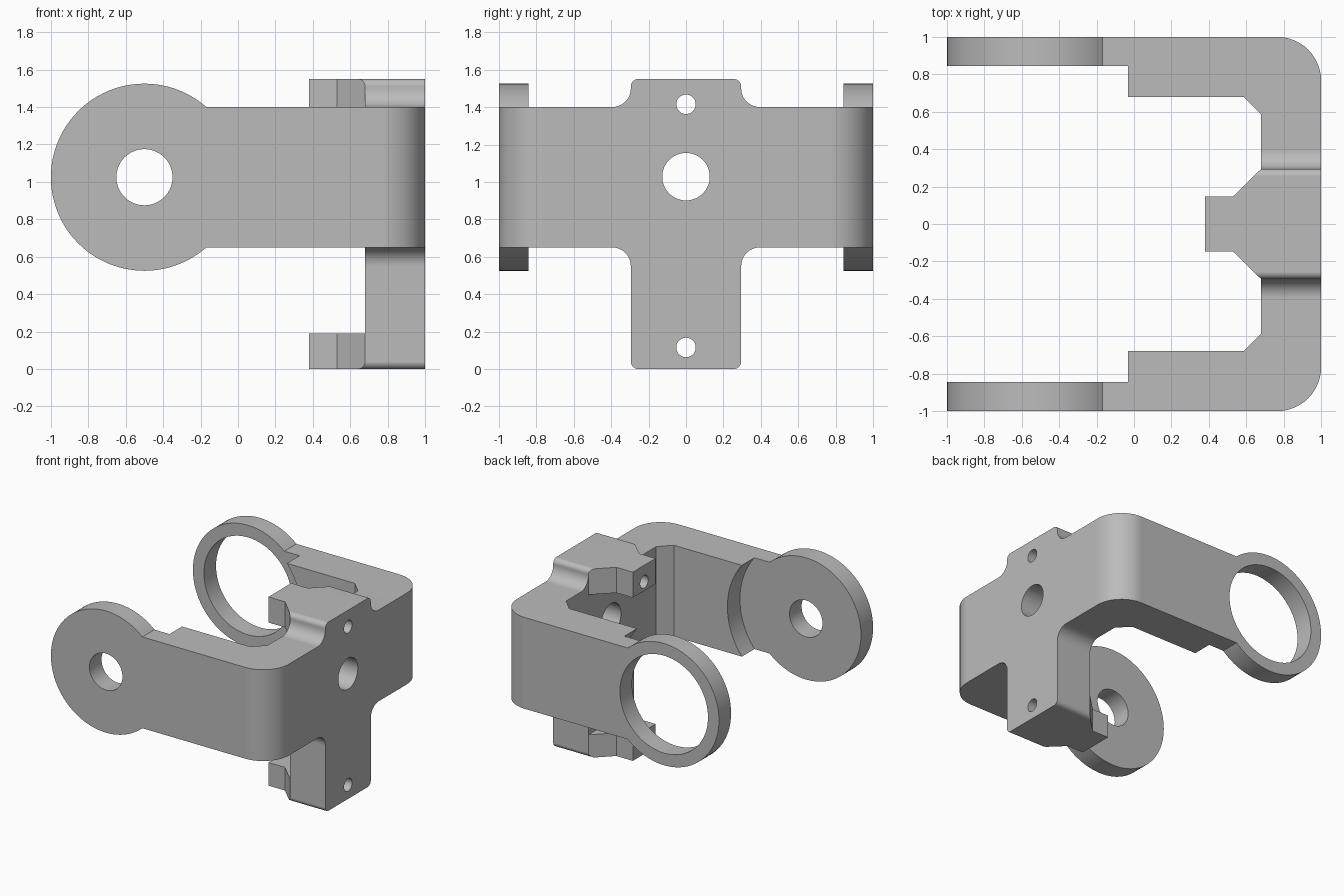
import bpy, bmesh
from math import sin, cos, pi, radians
from mathutils import Vector

if "Cube" in bpy.data.objects:
    bpy.data.objects.remove(bpy.data.objects["Cube"])

AXIS_Z = 1.025          # height of the pivot axis
PIVOT_X = -0.5

grey = bpy.data.materials.new("plain_grey")
grey.use_nodes = True
COLOUR = (0.5, 0.5, 0.5, 1)
grey.diffuse_color = COLOUR
grey.node_tree.nodes["Principled BSDF"].inputs["Base Color"].default_value = COLOUR


def rounded(points, steps=12):
    """Polygon from (u, v, radius) corners."""
    out = []
    for i, (u, v, r) in enumerate(points):
        p = Vector((u, v))
        if not r:
            out.append(p)
            continue
        a = (Vector(points[i - 1][:2]) - p).normalized()
        b = (Vector(points[(i + 1) % len(points)][:2]) - p).normalized()
        centre = p + (a + b) * r        # right-angled corners
        for k in range(steps + 1):
            t = k / steps * pi / 2
            out.append(centre - b * r * cos(t) - a * r * sin(t))
    return out


def circle(u, v, r, n=96):
    return [Vector((u + r * cos(2 * pi * k / n), v + r * sin(2 * pi * k / n))) for k in range(n)]


def prism(name, outline, axis, lo, hi):
    """Extrude a 2D outline along an axis."""
    place = {"x": lambda p, d: (d, p.x, p.y),
             "y": lambda p, d: (p.x, d, p.y),
             "z": lambda p, d: (p.x, p.y, d)}[axis]
    bm = bmesh.new()
    face = bm.faces.new([bm.verts.new(place(p, lo)) for p in outline])
    top = bmesh.ops.extrude_face_region(bm, geom=[face])
    shift = Vector(place(Vector((0, 0)), hi - lo))
    bmesh.ops.translate(bm, vec=shift, verts=[g for g in top["geom"] if isinstance(g, bmesh.types.BMVert)])
    bmesh.ops.recalc_face_normals(bm, faces=bm.faces)
    mesh = bpy.data.meshes.new(name)
    bm.to_mesh(mesh)
    bm.free()
    mesh.materials.append(grey)
    obj = bpy.data.objects.new(name, mesh)
    bpy.context.collection.objects.link(obj)
    return obj


def combine(target, tool, operation):
    mod = target.modifiers.new(operation, "BOOLEAN")
    mod.operation, mod.object, mod.solver = operation, tool, "EXACT"
    bpy.ops.object.select_all(action="DESELECT")
    bpy.context.view_layer.objects.active = target
    target.select_set(True)
    bpy.ops.object.modifier_apply(modifier=mod.name)
    bpy.data.objects.remove(tool)


# U-shaped plan with the pointed centre tab, mirrored in y
half = [(PIVOT_X, 0.68, 0), (0.585, 0.68, 0), (0.68, 0.585, 0), (0.68, 0.295, 0),
        (0.53, 0.148, 0), (0.38, 0.148, 0)]
outer = [(1, -1, 0.235), (1, 1, 0.235), (PIVOT_X, 1, 0)]
plan = outer + half + [(u, -v, r) for u, v, r in reversed(half)] + [(PIVOT_X, -1, 0)]
bracket = prism("yoke_bracket", rounded(plan), "z", -0.1, 1.7)

# Cross-shaped side outline trims the heights
side = [(0.295, 0, 0.04), (0.295, 0.65, 0.1), (1.1, 0.65, 0), (1.1, 1.4, 0),
        (0.295, 1.4, 0.1), (0.295, 1.55, 0.04)]
cross = side + [(-u, v, r) for u, v, r in reversed(side)]
combine(bracket, prism("cross_trim", rounded(cross), "x", -1.2, 1.2), "INTERSECT")

# Gap between the upper and lower tabs
gap = [(0.3, -0.296, 0), (0.68, -0.296, 0), (0.68, 0.296, 0), (0.3, 0.296, 0)]
combine(bracket, prism("tab_gap", rounded(gap), "z", 0.19, 1.34), "DIFFERENCE")

# Round arm ends, then the clearance that thins them
for lo, hi in ((-1, -0.7), (0.7, 1)):
    combine(bracket, prism("arm_end", circle(PIVOT_X, AXIS_Z, 0.5), "y", lo, hi), "UNION")
combine(bracket, prism("clearance", circle(PIVOT_X, AXIS_Z, 0.6), "y", -0.843, 0.843), "DIFFERENCE")

# Pivot holes: small in front, large at the back
for r, lo, hi in ((0.15, -1.1, -0.5), (0.4, 0.5, 1.1)):
    combine(bracket, prism("pivot_hole", circle(PIVOT_X, AXIS_Z, r), "y", lo, hi), "DIFFERENCE")

# Holes through the upright plate and its tabs
for z, r in ((0.115, 0.052), (AXIS_Z + 0.003, 0.127), (1.415, 0.052)):
    combine(bracket, prism("plate_hole", circle(0, z, r, 48), "x", 0.2, 1.2), "DIFFERENCE")

bpy.ops.object.shade_smooth_by_angle(angle=radians(30))
weighted = bracket.modifiers.new("even_normals", "WEIGHTED_NORMAL")
weighted.keep_sharp = True
